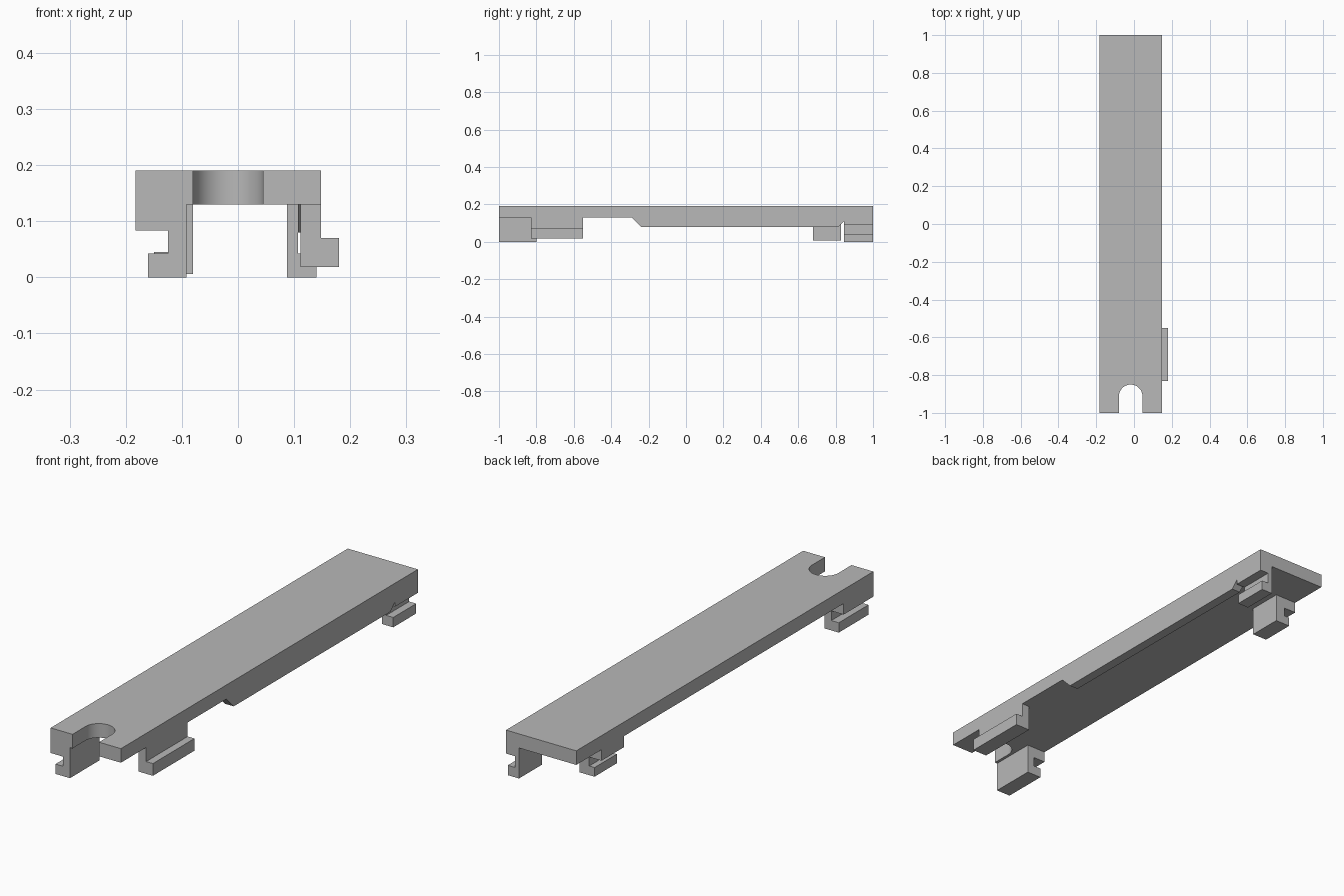
import bpy, bmesh, math
from mathutils import Vector

cube = bpy.data.objects.get("Cube")
if cube:
    bpy.data.objects.remove(cube, do_unlink=True)

grey = bpy.data.materials.new("plain_grey")
grey.use_nodes = True
colour = (0.48, 0.48, 0.48, 1)
grey.diffuse_color = colour
grey.node_tree.nodes["Principled BSDF"].inputs["Base Color"].default_value = colour


def extrude(name, outline, place, depth):
    """Extrude a closed 2D outline, placed in space by a function, along depth."""
    bm = bmesh.new()
    face = bm.faces.new([bm.verts.new(place(a, b)) for a, b in outline])
    result = bmesh.ops.extrude_face_region(bm, geom=[face])
    moved = [v for v in result["geom"] if isinstance(v, bmesh.types.BMVert)]
    bmesh.ops.translate(bm, verts=moved, vec=Vector(depth))
    bmesh.ops.recalc_face_normals(bm, faces=bm.faces)
    mesh = bpy.data.meshes.new(name)
    bm.to_mesh(mesh)
    bm.free()
    mesh.materials.append(grey)
    obj = bpy.data.objects.new(name, mesh)
    bpy.context.collection.objects.link(obj)
    return obj


def clip(name, outline, y0, y1):
    """Extrude an x-z section along y."""
    return extrude(name, outline, lambda x, z: (x, y0, z), (0, y1 - y0, 0))


LEFT, RIGHT, UNDER, TOP = 0.148, -0.183, 0.13, 0.19

# Cover plate with a round-ended slot at the front
slot_x, slot_y, radius, steps = -0.0175, -0.9125, 0.0625, 24
arc = [(slot_x - radius * math.cos(math.pi * i / steps),
        slot_y + radius * math.sin(math.pi * i / steps)) for i in range(steps + 1)]
outline = ([(RIGHT, -1), (slot_x - radius, -1)] + arc
           + [(slot_x + radius, -1), (LEFT, -1), (LEFT, 1), (RIGHT, 1)])
plate = extrude("cover_plate", outline, lambda x, y: (x, y, UNDER), (0, 0, TOP - UNDER))
bpy.ops.object.select_all(action='DESELECT')
plate.select_set(True)
bpy.context.view_layer.objects.active = plate
bpy.ops.object.shade_smooth_by_angle(angle=math.radians(30))

# Skirt along the left edge, with a sloped start and a notch near the back
skirt = [(-0.29, UNDER), (-0.24, 0.08), (0.815, 0.08), (0.845, 0.11),
         (0.845, 0.09), (1, 0.09), (1, UNDER)]
extrude("left_skirt", skirt, lambda y, z: (0.107, y, z), (LEFT - 0.107, 0, 0))


# Clips on the right edge: shoulder, stem and outward foot
def right_section(inner, foot, base, foot_top):
    return [(RIGHT, UNDER), (RIGHT, 0.083), (-0.125, 0.083), (-0.125, foot_top),
            (foot, foot_top), (foot, base), (inner, base), (inner, UNDER)]


clip("front_right_clip", right_section(-0.092, -0.16, 0, 0.042), -1, -0.8)
clip("back_right_clip", right_section(-0.08, -0.15, 0.006, 0.045), 0.68, 0.83)

# Clips on the left edge
clip("front_left_clip", [(0.111, UNDER), (0.111, 0.018), (0.18, 0.018),
                         (0.18, 0.07), (LEFT, 0.07), (LEFT, UNDER)], -0.83, -0.55)
clip("back_left_clip", [(0.087, UNDER), (0.087, 0), (0.14, 0),
                        (0.14, 0.042), (0.107, 0.042), (0.107, UNDER)], 0.845, 1)
